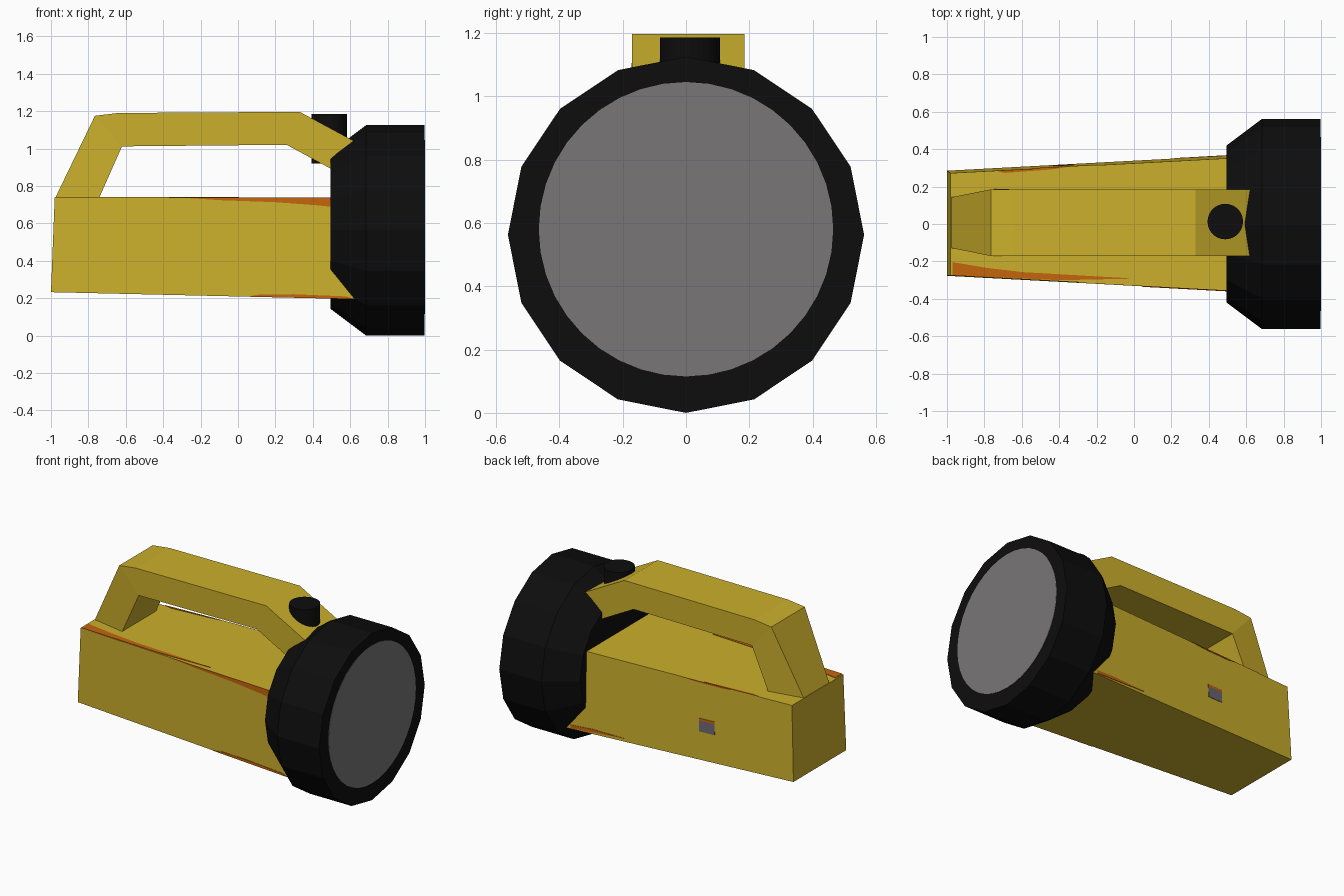
import bpy
import bmesh
import math
from mathutils import Vector

if "Cube" in bpy.data.objects:
    bpy.data.objects.remove(bpy.data.objects["Cube"])


def mat(name, r, g, b):
    m = bpy.data.materials.new(name)
    m.diffuse_color = (r, g, b, 1)
    m.use_nodes = True
    m.node_tree.nodes["Principled BSDF"].inputs["Base Color"].default_value = m.diffuse_color
    return m


YELLOW = mat("yellow plastic", 0.60, 0.43, 0.025)
ORANGE = mat("orange wear", 0.56, 0.13, 0.004)
BLACK = mat("black rubber", 0.004, 0.004, 0.004)
GREY = mat("grey lens", 0.19, 0.18, 0.185)
BLUE_GREY = mat("switch grey", 0.15, 0.14, 0.17)


def loft(name, rings, material):
    """Skin a list of closed rings and cap both ends."""
    bm = bmesh.new()
    loops = [[bm.verts.new(p) for p in ring] for ring in rings]
    n = len(loops[0])
    for a, b in zip(loops, loops[1:]):
        for i in range(n):
            j = (i + 1) % n
            bm.faces.new((a[i], a[j], b[j], b[i]))
    bm.faces.new(loops[0])
    bm.faces.new(loops[-1])
    bmesh.ops.recalc_face_normals(bm, faces=bm.faces)
    me = bpy.data.meshes.new(name)
    bm.to_mesh(me)
    bm.free()
    me.materials.append(material)
    ob = bpy.data.objects.new(name, me)
    bpy.context.collection.objects.link(ob)
    return ob


def ring_x(x, r, n, cz, cy=0.0):
    return [(x, cy + r * math.sin(2 * math.pi * i / n),
             cz + r * math.cos(2 * math.pi * i / n)) for i in range(n)]


def ring_z(z, r, n, cx, cy):
    return [(cx + r * math.cos(2 * math.pi * i / n),
             cy + r * math.sin(2 * math.pi * i / n), z) for i in range(n)]


# body: tapered box running into the lamp head
back = [(-1.0, -0.277, 0.232), (-1.0, 0.285, 0.232), (-0.98, 0.272, 0.737), (-0.98, -0.275, 0.737)]
front = [(0.7, -0.368, 0.193), (0.7, 0.376, 0.193), (0.7, 0.362, 0.737), (0.7, -0.365, 0.737)]
loft("body", [back, front], YELLOW)

# lamp head: 16-sided, conical at the back
loft("lamp_head", [ring_x(x, r, 16, 0.5625) for x, r in
                   ((0.495, 0.42), (0.685, 0.5625), (0.998, 0.5625))], BLACK)
loft("lens", [ring_x(x, 0.465, 40, 0.58) for x in (0.995, 1.0)], GREY)

# handle: outer point, inner point, outer and inner half width
sections = [
    ((-0.98, 0.73), (-0.745, 0.73), 0.135, 0.18),
    ((-0.765, 1.175), (-0.62, 1.012), 0.178, 0.178),
    ((-0.64, 1.19), (-0.58, 1.012), 0.178, 0.178),
    ((0.33, 1.196), (0.26, 1.02), 0.178, 0.178),
    ((0.68, 1.008), (0.62, 0.825), 0.178, 0.178),
]
loft("handle", [[(o[0], 0.007 - wo, o[1]), (o[0], 0.007 + wo, o[1]),
                 (i[0], 0.007 + wi, i[1]), (i[0], 0.007 - wi, i[1])]
                for o, i, wo, wi in sections], YELLOW)

# push button
loft("button", [ring_z(z, 0.095, 28, 0.488, 0.013) for z in (0.92, 1.185)], BLACK)


def patch(name, corners, uv, material, lift=0.003):
    """Thin plate on a body face; u runs back to front, v across the face."""
    a, b, c, d = [Vector(p) for p in corners]
    normal = (b - a).cross(d - a).normalized()
    centre = Vector((-0.15, 0, 0.47))
    if normal.dot((a + b + c + d) / 4 - centre) < 0:
        normal.negate()
    pts = [(a.lerp(b, u)).lerp(d.lerp(c, u), v) for u, v in uv]
    loft(name, [[p - normal * 0.002 for p in pts], [p + normal * lift for p in pts]], material)


def u_at(x):
    return (x + 0.99) / 1.69


# body faces as (v=0 back, v=0 front, v=1 front, v=1 back)
near_side = (back[0], front[0], front[3], back[3])
far_side = (back[1], front[1], front[2], back[2])
top = (back[3], front[3], front[2], back[2])

# worn orange streaks along the body edges
wear = [
    ("wear_near_top", near_side, [(-0.3, 1), (0.55, 1), (0.55, 0.90), (0.42, 0.925), (0.2, 0.955), (-0.1, 0.975)]),
    ("wear_near_bottom", near_side, [(0.05, 0), (0.62, 0), (0.58, 0.025), (0.3, 0.035), (0.12, 0.025)]),
    ("wear_top_near", top, [(-0.98, 0), (-0.4, 0.01), (0.0, 0.055), (-0.3, 0.06), (-0.6, 0.065), (-0.8, 0.09), (-0.98, 0.13)]),
    ("wear_top_far", top, [(-0.75, 1), (-0.35, 1), (-0.45, 0.985), (-0.7, 0.975)]),
    ("wear_far_bottom", far_side, [(0.22, 0.04), (0.60, 0.01), (0.60, 0.05), (0.45, 0.06)]),
    ("wear_far_top", far_side, [(-0.55, 1), (-0.2, 1), (-0.3, 0.985), (-0.5, 0.985)]),
]
for name, face, pts in wear:
    patch(name, face, [(u_at(x), v) for x, v in pts], ORANGE)

# small grey marker with an orange upper edge on the far side
for name, v0, v1, m in (("side_marker", 0.36, 0.50, BLUE_GREY), ("side_marker_edge", 0.50, 0.53, ORANGE)):
    patch(name, far_side, [(u_at(-0.43), v0), (u_at(-0.32), v0), (u_at(-0.32), v1), (u_at(-0.43), v1)], m)
